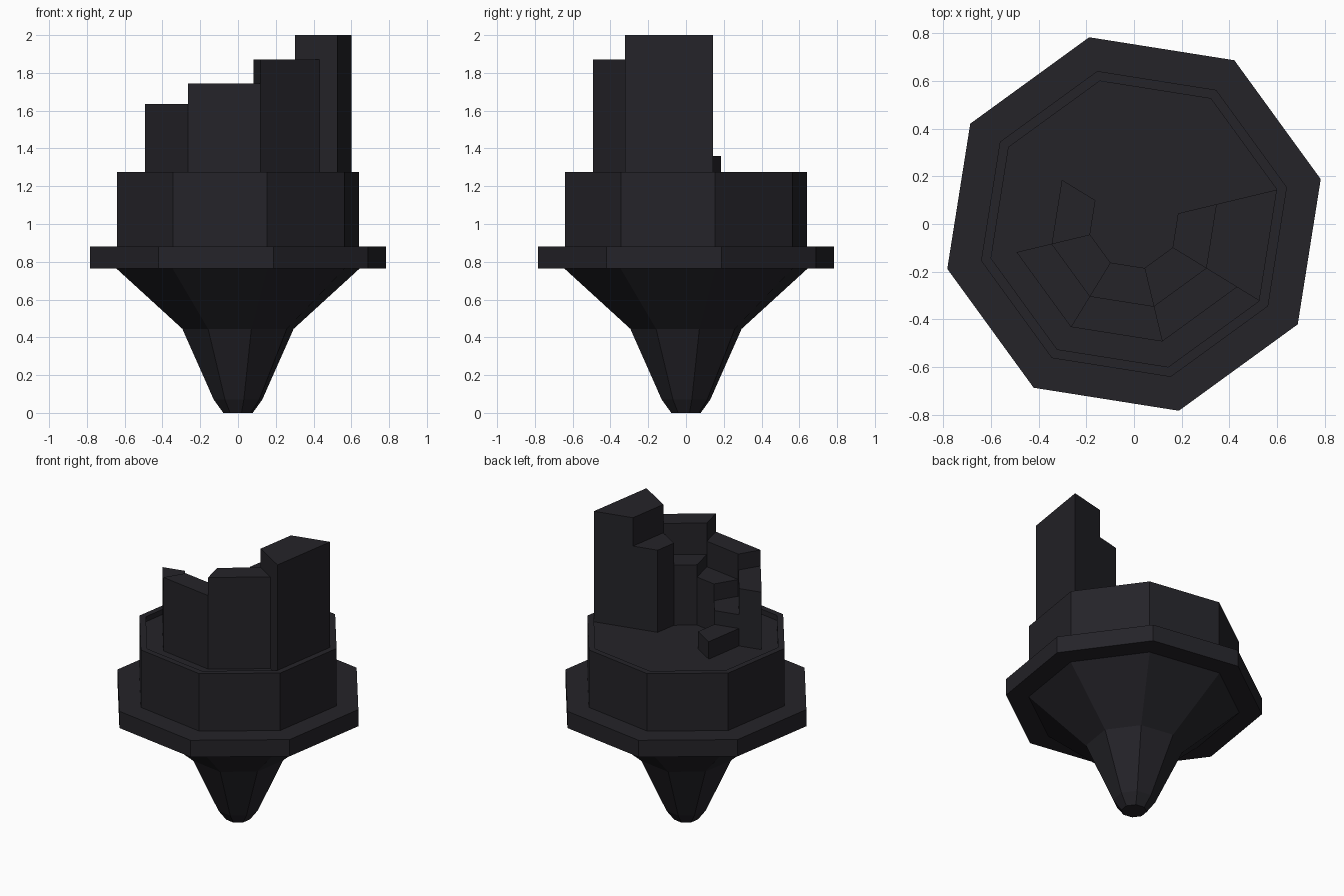
import bpy, bmesh, math

if "Cube" in bpy.data.objects:
    bpy.data.objects.remove(bpy.data.objects["Cube"])

START = 13.5   # angle of the first octagon corner
STEP = 45.0

dark = bpy.data.materials.new("dark_slate")
dark.diffuse_color = (0.018, 0.017, 0.022, 1)
dark.use_nodes = True
dark.node_tree.nodes["Principled BSDF"].inputs["Base Color"].default_value = dark.diffuse_color


def polar(r, deg, z):
    a = math.radians(deg)
    return (r * math.cos(a), r * math.sin(a), z)


def finish(bm, name):
    bmesh.ops.recalc_face_normals(bm, faces=bm.faces)
    mesh = bpy.data.meshes.new(name)
    bm.to_mesh(mesh)
    bm.free()
    mesh.materials.append(dark)
    obj = bpy.data.objects.new(name, mesh)
    bpy.context.collection.objects.link(obj)
    return obj


def octagon_lathe(name, profile):
    """Eight-sided solid from (radius, z) pairs, capped at both ends."""
    bm = bmesh.new()
    rings = [[bm.verts.new(polar(r, START + STEP * k, z)) for k in range(8)]
             for r, z in profile]
    for low, high in zip(rings, rings[1:]):
        for k in range(8):
            n = (k + 1) % 8
            bm.faces.new((low[k], low[n], high[n], high[k]))
    bm.faces.new(rings[0][::-1])
    bm.faces.new(rings[-1])
    return finish(bm, name)


def sector_block(name, index, r_in, r_out, top, bottom=1.24):
    """Upright block filling one octagon sector between two radii."""
    a1 = START - STEP * index
    a0 = a1 - STEP
    bm = bmesh.new()
    base = [bm.verts.new(polar(r, a, bottom))
            for r, a in ((r_in, a0), (r_out, a0), (r_out, a1), (r_in, a1))]
    face = bm.faces.new(base)
    new = bmesh.ops.extrude_face_region(bm, geom=[face])["geom"]
    verts = [v for v in new if isinstance(v, bmesh.types.BMVert)]
    bmesh.ops.translate(bm, verts=verts, vec=(0, 0, top - bottom))
    return finish(bm, name)


# Body: pointed foot, flared underside, flange, drum and shallow recessed floor
octagon_lathe("body", [
    (0.08, 0), (0.132, 0.07), (0.303, 0.445), (0.663, 0.765),
    (0.806, 0.765), (0.806, 0.88), (0.66, 0.88), (0.66, 1.275),
    (0.617, 1.275), (0.617, 1.24)])

# Outer ring of descending walls, clockwise from the tall one
for i, (r_out, top) in enumerate(
        [(0.617, 2.0), (0.507, 1.87), (0.507, 1.745), (0.507, 1.635)]):
    sector_block(f"outer_wall_{i + 1}", i, 0.355, r_out, top)

# Inner spiral steps
for i, top in enumerate([1.805, 1.655, 1.57, 1.455, 1.36]):
    sector_block(f"inner_step_{i + 1}", i, 0.19, 0.355, top)
